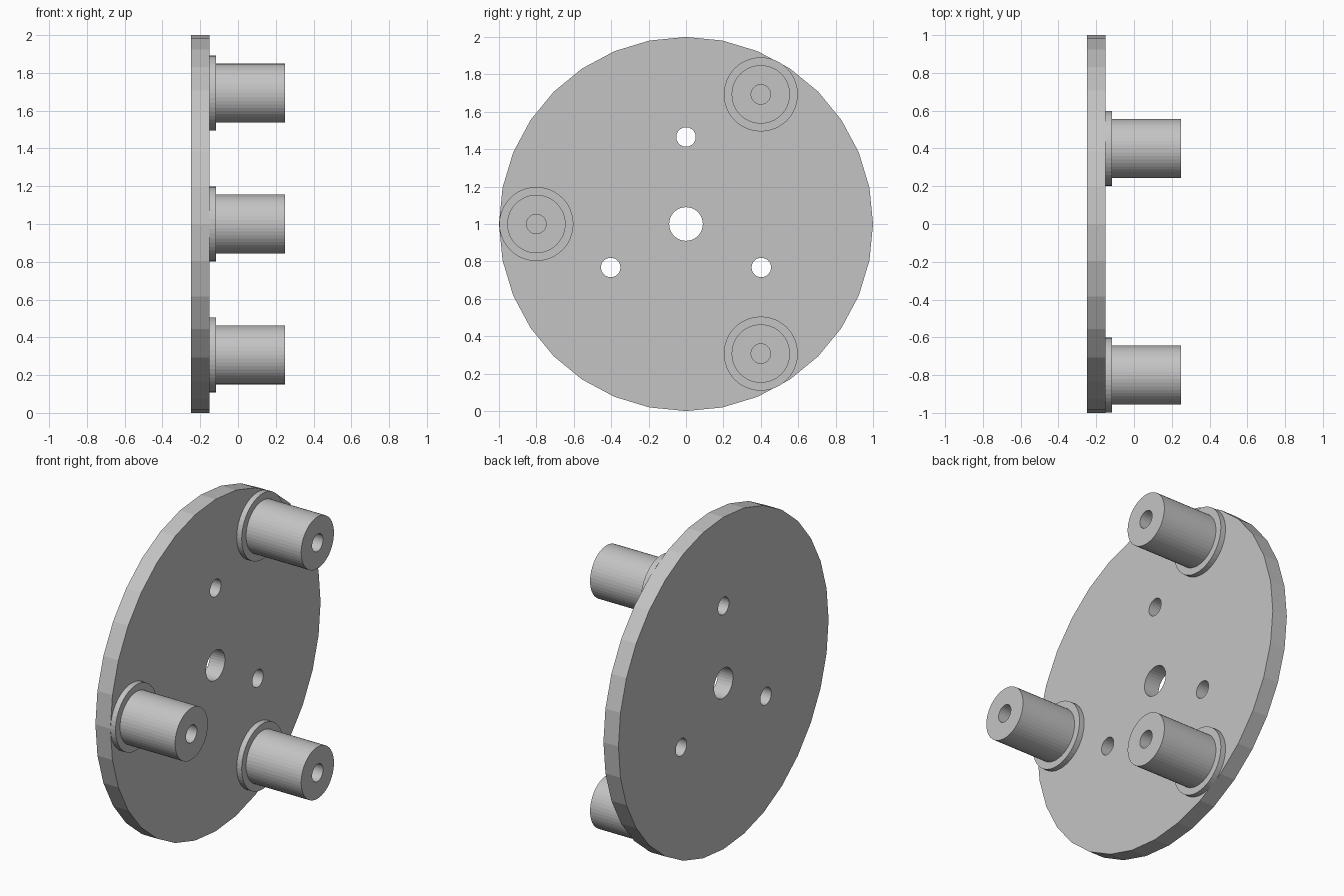
import bpy, math
from mathutils import Matrix

if "Cube" in bpy.data.objects:
    bpy.data.objects.remove(bpy.data.objects["Cube"])

grey = bpy.data.materials.new("light grey")
grey.diffuse_color = (0.55, 0.55, 0.55, 1)
grey.use_nodes = True
grey.node_tree.nodes["Principled BSDF"].inputs["Base Color"].default_value = grey.diffuse_color


def lathe(name, profile, sides, y=0.0, z=1.0):
    """Spin (x, radius) points round an axis parallel to x; radius 0 closes to a cap."""
    verts, faces = [], []
    for x, r in profile:
        for i in range(sides):
            a = 2 * math.pi * i / sides
            verts.append((x, y + r * math.sin(a), z + r * math.cos(a)))
    for k in range(len(profile) - 1):
        for i in range(sides):
            j = (i + 1) % sides
            faces.append((k * sides + i, (k + 1) * sides + i,
                          (k + 1) * sides + j, k * sides + j))
    faces.append(tuple(range(sides)))
    last = (len(profile) - 1) * sides
    faces.append(tuple(reversed(range(last, last + sides))))
    mesh = bpy.data.meshes.new(name)
    mesh.from_pydata(verts, [], faces)
    mesh.materials.append(grey)
    obj = bpy.data.objects.new(name, mesh)
    bpy.context.collection.objects.link(obj)
    return obj


def ring(radius, start):
    """Three (y, z) centres evenly spaced round the disc axis."""
    angles = [math.radians(start + 120 * i) for i in range(3)]
    return [(radius * math.cos(a), 1 + radius * math.sin(a)) for a in angles]


# Backing disc
disc = lathe("disc", [(-0.25, 1.0), (-0.15, 1.0)], 32)

# Centre bore and three bolt holes through the disc
holes = [(0.0, 1.0, 0.09)] + [(y, z, 0.052) for y, z in ring(0.465, 90)]
for n, (y, z, r) in enumerate(holes):
    cutter = lathe(f"hole_cutter_{n}", [(-0.4, r), (0.0, r)], 32, y, z)
    cutter.hide_render = True
    cutter.hide_set(True)
    mod = disc.modifiers.new(f"hole_{n}", 'BOOLEAN')
    mod.operation = 'DIFFERENCE'
    mod.solver = 'EXACT'
    mod.object = cutter

# Three flanged posts with blind bores
for n, (y, z) in enumerate(ring(0.8, 60)):
    lathe(f"post_{n + 1}",
          [(-0.15, 0.198), (-0.117, 0.198), (-0.117, 0.156),
           (0.25, 0.156), (0.25, 0.052), (-0.148, 0.052)], 48, y, z)
